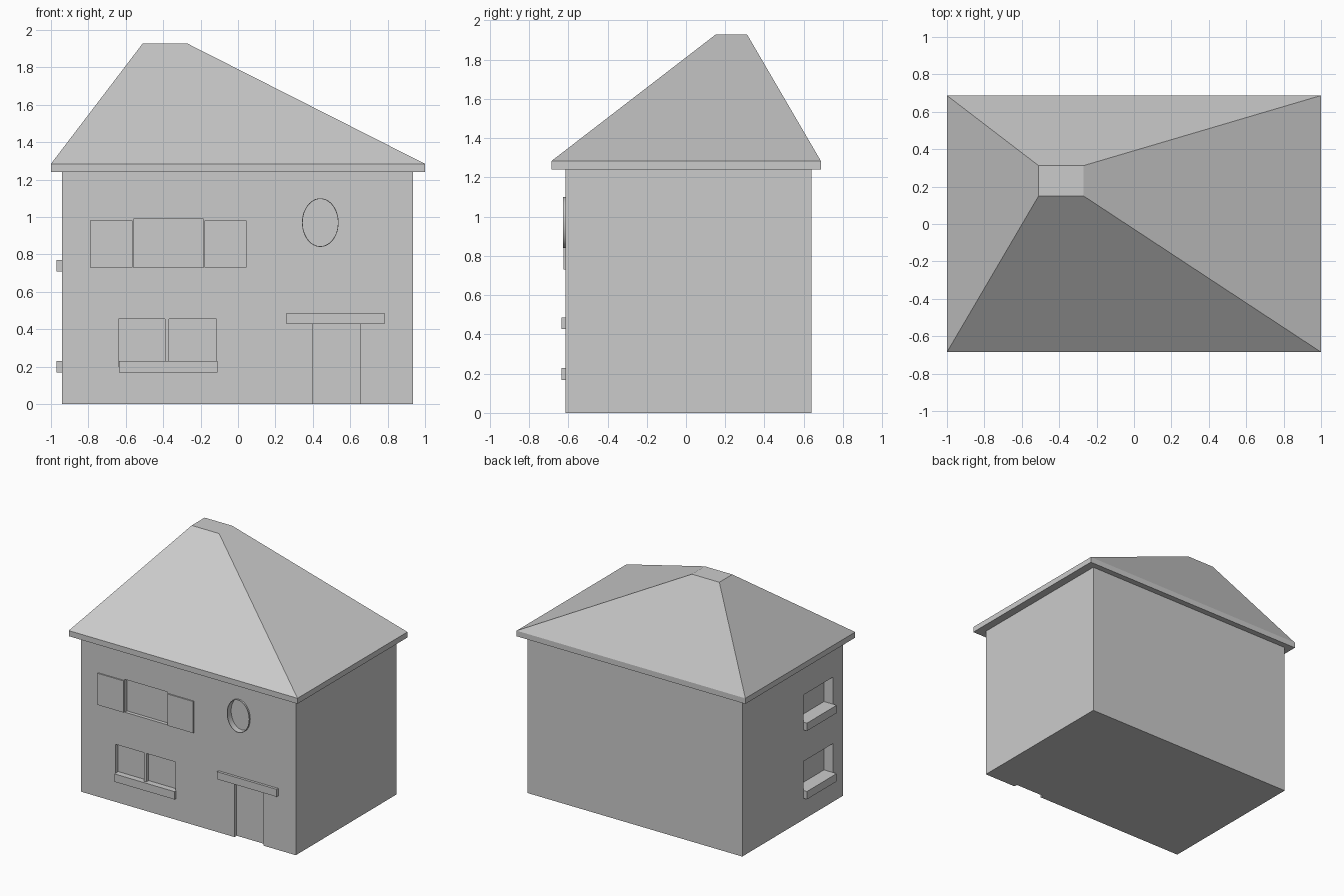
import bpy, bmesh, math

if "Cube" in bpy.data.objects:
    bpy.data.objects.remove(bpy.data.objects["Cube"])

FRONT = -0.615   # front wall plane
LEFT = -0.94     # left wall plane


def box(name, x, y, z):
    """Box from (min, max) ranges on each axis."""
    bpy.ops.mesh.primitive_cube_add(size=1)
    ob = bpy.context.object
    ob.name = name
    for v in ob.data.vertices:
        v.co = [r[0] if c < 0 else r[1] for c, r in zip(v.co, (x, y, z))]
    return ob


def oval(name, rx, rz, y0, y1):
    """Upright oval disc facing the front, at the round window."""
    bpy.ops.mesh.primitive_cylinder_add(vertices=48, radius=1, depth=1)
    ob = bpy.context.object
    ob.name = name
    for v in ob.data.vertices:
        a, b, c = v.co
        v.co = (0.44 + a * rx, y0 if c > 0 else y1, 0.97 + b * rz)
    return ob


def cut(target, cutter):
    """Subtract the cutter from the target and discard it."""
    cutter.hide_render = True
    bpy.context.view_layer.objects.active = target
    m = target.modifiers.new("cut", 'BOOLEAN')
    m.operation = 'DIFFERENCE'
    m.solver = 'EXACT'
    m.object = cutter
    bpy.ops.object.modifier_apply(modifier=m.name)


# Walls
walls = box("walls", (LEFT, 0.936), (FRONT, 0.64), (0, 1.25))

# Front recesses: two lower panes, upper pane, door
front_depth = (FRONT - 0.1, FRONT + 0.028)
cutters = [box("recess_cutter", x, front_depth, z) for x, z in (
    ((-0.64, -0.39), (0.2, 0.455)),
    ((-0.37, -0.115), (0.2, 0.455)),
    ((-0.56, -0.185), (0.73, 0.99)),
    ((0.40, 0.655), (-0.1, 0.43)))]

# Left side recesses with sills
for level, z0, z1 in (("lower", 0.23, 0.46), ("upper", 0.77, 0.985)):
    cutters.append(box("side_cutter", (LEFT - 0.1, LEFT + 0.08), (-0.495, -0.126), (z0 - 0.01, z1)))
    box(f"side_sill_{level}", (LEFT - 0.03, LEFT + 0.085), (-0.496, -0.125), (z0 - 0.062, z0))

# Round window frame and its recess
frame = oval("round_window_frame", 0.098, 0.13, FRONT - 0.013, FRONT + 0.01)
hole = oval("round_cutter", 0.094, 0.126, FRONT - 0.1, FRONT + 0.035)
cut(frame, hole)
cutters.append(hole)

for c in cutters:
    cut(walls, c)
for c in cutters:
    bpy.data.objects.remove(c)

# Shutters, sill and door canopy
for side, x in (("left", (-0.79, -0.565)), ("right", (-0.18, 0.045))):
    box(f"shutter_{side}", x, (FRONT - 0.01, FRONT + 0.005), (0.73, 0.98))
box("front_sill", (-0.635, -0.11), (FRONT - 0.02, FRONT + 0.03), (0.168, 0.23))
box("door_canopy", (0.26, 0.783), (FRONT - 0.02, FRONT + 0.03), (0.428, 0.487))

# Roof: eaves slab tapering to a small off-centre flat top
bm = bmesh.new()
rings = []
for x0, x1, y0, y1, z in ((-1, 1, -0.685, 0.687, 1.24),
                          (-1, 1, -0.685, 0.687, 1.284),
                          (-0.51, -0.27, 0.15, 0.312, 1.927)):
    rings.append([bm.verts.new(p) for p in
                  ((x0, y0, z), (x1, y0, z), (x1, y1, z), (x0, y1, z))])
bm.faces.new(rings[0][::-1])
bm.faces.new(rings[-1])
for lo, hi in zip(rings, rings[1:]):
    for i in range(4):
        j = (i + 1) % 4
        bm.faces.new((lo[i], lo[j], hi[j], hi[i]))
mesh = bpy.data.meshes.new("roof")
bm.to_mesh(mesh)
bm.free()
bpy.context.collection.objects.link(bpy.data.objects.new("roof", mesh))

# Consistent normals; smooth oval rim
for ob in bpy.context.scene.objects:
    bm = bmesh.new()
    bm.from_mesh(ob.data)
    bmesh.ops.recalc_face_normals(bm, faces=bm.faces)
    bm.to_mesh(ob.data)
    bm.free()
bpy.ops.object.select_all(action='DESELECT')
for ob in (walls, frame):
    ob.select_set(True)
bpy.context.view_layer.objects.active = frame
bpy.ops.object.shade_smooth_by_angle(angle=math.radians(30))
